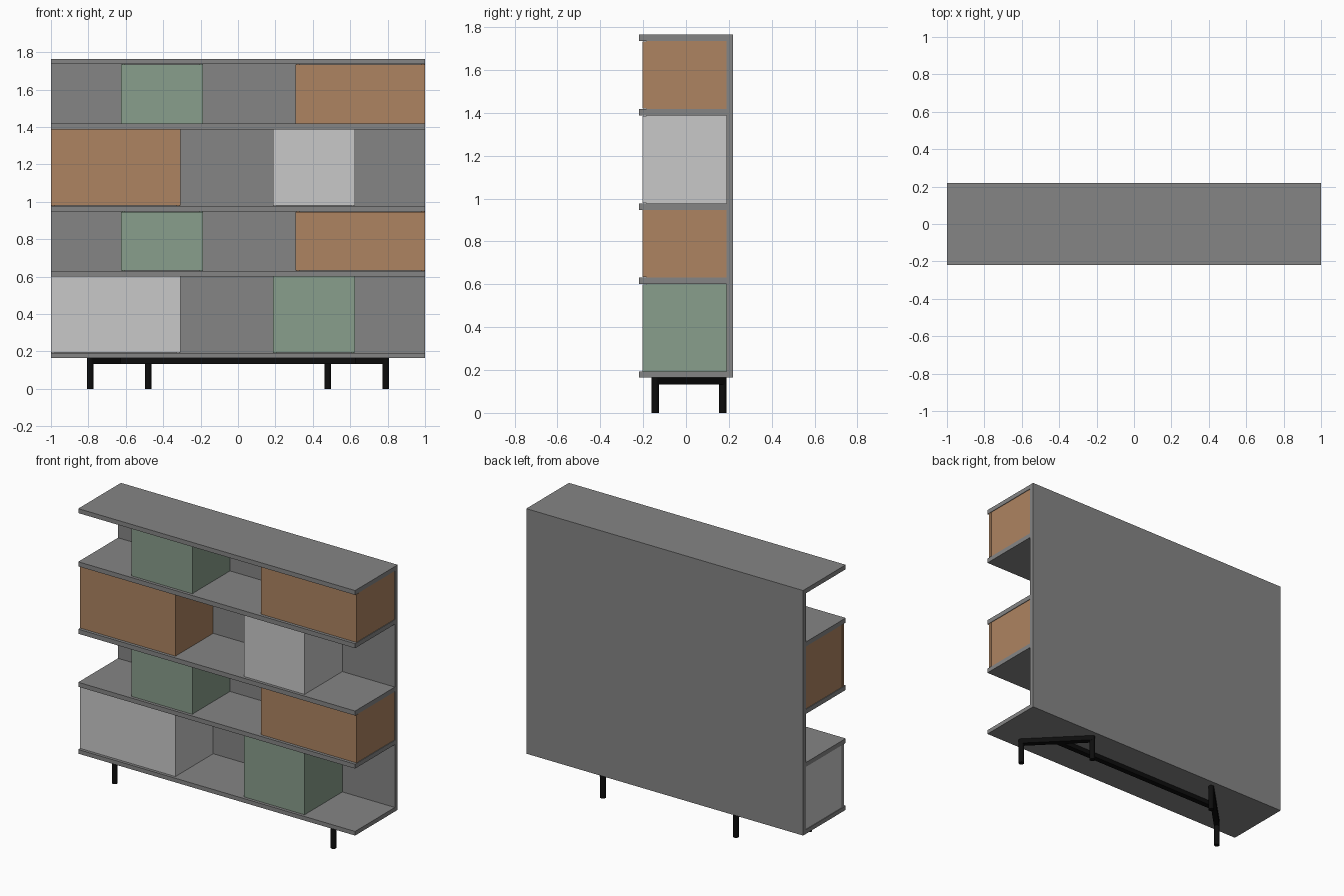
import bpy, bmesh, math
from mathutils import Matrix, Vector

if "Cube" in bpy.data.objects:
    bpy.data.objects.remove(bpy.data.objects["Cube"])


def material(name, rgb):
    m = bpy.data.materials.new(name)
    m.diffuse_color = (*rgb, 1)
    m.use_nodes = True
    m.node_tree.nodes["Principled BSDF"].inputs["Base Color"].default_value = m.diffuse_color
    return m


GREY = material("grey lacquer", (0.235, 0.235, 0.235))
WHITE = material("pale grey", (0.584, 0.584, 0.584))
GREEN = material("sage green", (0.25, 0.342, 0.265))
WOOD = material("warm wood", (0.423, 0.231, 0.12))
BLACK = material("black metal", (0.004, 0.004, 0.004))


def finish(bm, name, mat):
    me = bpy.data.meshes.new(name)
    bm.to_mesh(me)
    bm.free()
    me.materials.append(mat)
    ob = bpy.data.objects.new(name, me)
    bpy.context.collection.objects.link(ob)
    return ob


def box(name, x, y, z, mat):
    bm = bmesh.new()
    size = Matrix.Diagonal((x[1] - x[0], y[1] - y[0], z[1] - z[0], 1))
    mid = Matrix.Translation((sum(x) / 2, sum(y) / 2, sum(z) / 2))
    bmesh.ops.create_cube(bm, size=1, matrix=mid @ size)
    return finish(bm, name, mat)


def bar(name, a, b, width, height, mat):
    # horizontal bar between two points
    a, b = Vector(a), Vector(b)
    d = b - a
    bm = bmesh.new()
    m = (Matrix.Translation((a + b) / 2)
         @ Matrix.Rotation(math.atan2(d.y, d.x), 4, 'Z')
         @ Matrix.Diagonal((d.length, width, height, 1)))
    bmesh.ops.create_cube(bm, size=1, matrix=m)
    return finish(bm, name, mat)


def leg(name, x, y, top):
    bm = bmesh.new()
    bmesh.ops.create_cone(bm, cap_ends=True, segments=24, radius1=0.0175, radius2=0.0175,
                          depth=top, matrix=Matrix.Translation((x, y, top / 2)))
    for f in bm.faces:
        f.smooth = len(f.verts) == 4
    for e in bm.edges:
        e.smooth = all(len(f.verts) == 4 for f in e.link_faces)
    return finish(bm, name, BLACK)


# shelves and back panel
shelves = [(0.165, 0.192), (0.602, 0.631), (0.948, 0.978), (1.388, 1.418), (1.736, 1.765)]
for i, z in enumerate(shelves):
    y_back = 0.22 if i in (0, 4) else 0.19
    box(f"shelf_{i + 1}", (-1, 1), (-0.22, y_back), z, GREY)
box("back_panel", (-1, 1), (0.19, 0.22), (shelves[0][1], shelves[4][0]), GREY)


# cupboards: a front door with two side panels set slightly inside it
def cupboard(name, row, x0, x1, mat):
    z = (shelves[row][1], shelves[row + 1][0])
    box(name + "_door", (x0, x1), (-0.204, -0.185), (z[0] + 0.002, z[1] - 0.002), mat)
    for side, a in (("left", x0 + 0.004), ("right", x1 - 0.022)):
        box(f"{name}_{side}_side", (a, a + 0.018), (-0.185, 0.19), z, mat)


cupboard("bottom_wide_cupboard", 0, -1, -0.308, WHITE)
cupboard("bottom_narrow_cupboard", 0, 0.187, 0.625, GREEN)
cupboard("lower_narrow_cupboard", 1, -0.625, -0.187, GREEN)
cupboard("lower_wide_cupboard", 1, 0.308, 1, WOOD)
cupboard("upper_wide_cupboard", 2, -1, -0.308, WOOD)
cupboard("upper_narrow_cupboard", 2, 0.187, 0.625, WHITE)
cupboard("top_narrow_cupboard", 3, -0.625, -0.187, GREEN)
cupboard("top_wide_cupboard", 3, 0.308, 1, WOOD)

# metal base: splayed diagonal bars joined by a long beam
zb = 0.149
for s, side in ((-1, "left"), (1, "right")):
    leg(f"{side}_front_leg", s * 0.79, -0.143, 0.165)
    leg(f"{side}_back_leg", s * 0.48, 0.171, 0.165)
    bar(f"{side}_diagonal_bar", (s * 0.79, -0.143, zb), (s * 0.48, 0.171, zb), 0.035, 0.031, BLACK)
bar("long_beam", (-0.635, 0.014, zb), (0.635, 0.014, zb), 0.035, 0.03, BLACK)
